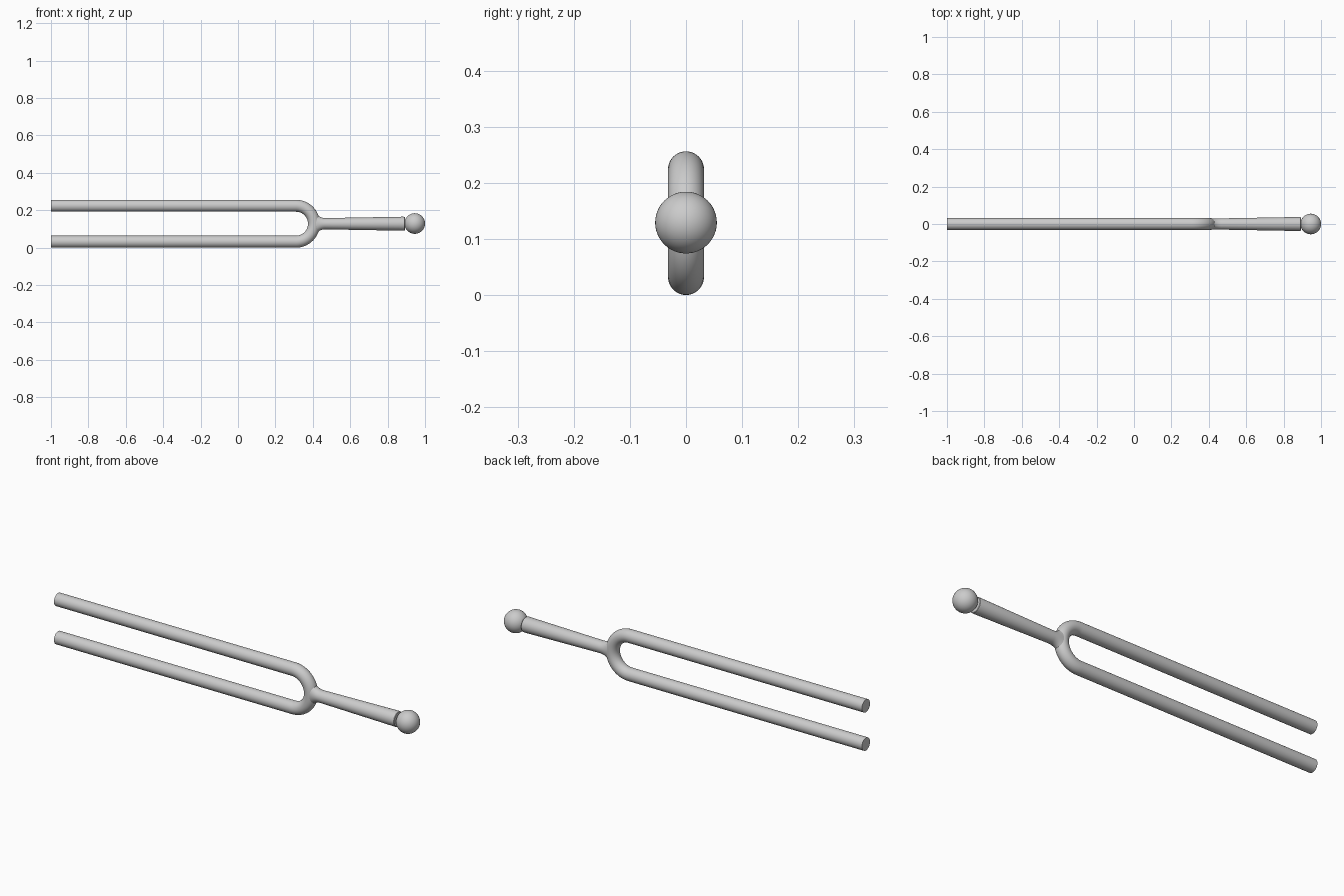
import bpy, bmesh, math

if "Cube" in bpy.data.objects:
    bpy.data.objects.remove(bpy.data.objects["Cube"])

CZ = 0.128          # height of the fork's centre line
R = 0.032           # prong radius
BEND = 0.096        # bend radius of the yoke
BX = 0.31           # where the prongs start to bend
SIDES = 40


def finish(obj):
    bpy.ops.object.select_all(action='DESELECT')
    obj.select_set(True)
    bpy.context.view_layer.objects.active = obj
    bpy.ops.object.shade_smooth_by_angle(angle=math.radians(35))


def loft(name, rings):
    """Skin rings given as (x, z, tangent angle in xz, half width y, half width in plane)."""
    bm = bmesh.new()
    loops = []
    for x, z, ang, ry, rn in rings:
        nx, nz = -math.sin(ang), math.cos(ang)
        loop = []
        for i in range(SIDES):
            t = 2 * math.pi * i / SIDES
            c, s = ry * math.cos(t), rn * math.sin(t)
            loop.append(bm.verts.new((x + nx * s, c, z + nz * s)))
        loops.append(loop)
    for a, b in zip(loops, loops[1:]):
        for i in range(SIDES):
            j = (i + 1) % SIDES
            bm.faces.new((a[i], a[j], b[j], b[i]))
    bm.faces.new(loops[0])
    bm.faces.new(loops[-1])
    bmesh.ops.recalc_face_normals(bm, faces=bm.faces)
    mesh = bpy.data.meshes.new(name)
    bm.to_mesh(mesh)
    bm.free()
    obj = bpy.data.objects.new(name, mesh)
    bpy.context.collection.objects.link(obj)
    finish(obj)
    return obj


# Two prongs joined by a half-circle yoke
path = [(-1.0, CZ - BEND, 0, R, R)]
for i in range(33):
    a = math.pi * i / 32
    path.append((BX + BEND * math.sin(a), CZ - BEND * math.cos(a), a, R, R))
path.append((-1.0, CZ + BEND, math.pi, R, R))
loft("fork_prongs", path)

# Tapered stem with a flare blending into the yoke
flare = []
for i in range(11):
    a = math.radians(60) * (1 - i / 10)
    x = 0.466 - 0.06 * math.sin(a)
    flare.append((x, CZ, 0, 0.0300, 0.030 + 0.06 * (1 - math.cos(a))))
end = [(0.884, CZ, 0, 0.0375, 0.0375),
       (0.890, CZ, 0, 0.0365, 0.0365),
       (0.892, CZ, 0, 0.0345, 0.0345)]
loft("stem", flare + end)

# Ball at the end of the stem
bpy.ops.mesh.primitive_uv_sphere_add(segments=48, ring_count=24, radius=0.055,
                                     location=(0.945, 0, CZ + 0.001))
ball = bpy.context.object
ball.name = "end_ball"
finish(ball)
